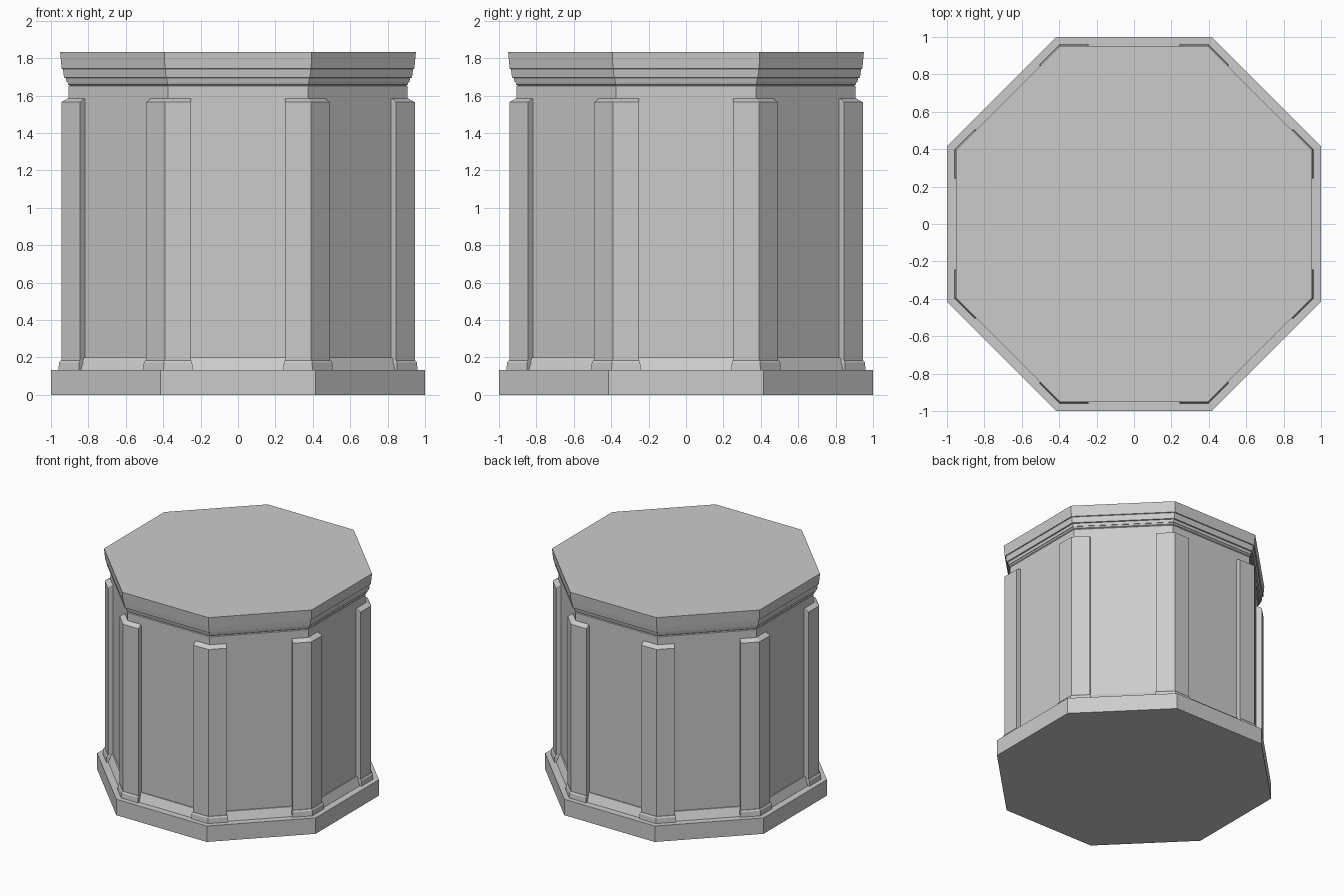
import bpy, bmesh
from math import pi, cos, sin, tan

if "Cube" in bpy.data.objects:
    bpy.data.objects.remove(bpy.data.objects["Cube"])

T = tan(pi / 8)


def loft(name, rings, cap_bottom=False, cap_top=False):
    """Skin a stack of equally sized point rings, flat shaded."""
    bm = bmesh.new()
    rows = [[bm.verts.new(p) for p in r] for r in rings]
    n = len(rows[0])
    for lo, hi in zip(rows, rows[1:]):
        for i in range(n):
            j = (i + 1) % n
            bm.faces.new((lo[i], lo[j], hi[j], hi[i]))
    if cap_bottom:
        bm.faces.new(rows[0][::-1])
    if cap_top:
        bm.faces.new(rows[-1])
    bmesh.ops.recalc_face_normals(bm, faces=bm.faces)
    # open shells: make sure the walls face away from the axis
    me = bpy.data.meshes.new(name)
    bm.to_mesh(me)
    bm.free()
    ob = bpy.data.objects.new(name, me)
    bpy.context.collection.objects.link(ob)
    return ob


def octagon(a, z):
    """Octagon with flat distance a from the axis."""
    r = a / cos(pi / 8)
    return [(r * cos(pi / 8 + k * pi / 4), r * sin(pi / 8 + k * pi / 4), z) for k in range(8)]


def chevron(k, a, t, z, back=0.895):
    """Section wrapping corner k: outer distance a, arms reaching in to offset t."""
    def on_face(ang, d, s):
        return (d * cos(ang) - s * sin(ang), d * sin(ang) + s * cos(ang), z)
    f1, f2 = k * pi / 4, (k + 1) * pi / 4
    return [on_face(f1, a, t), on_face(f1, a, a * T), on_face(f2, a, -t),
            on_face(f2, back, -t), on_face(f1, back, back * T), on_face(f1, back, t)]


# Main octagonal masses
loft("base_slab", [octagon(a, z) for a, z in
                   [(1.0, 0), (1.0, 0.132), (0.945, 0.132)]], cap_bottom=True)
loft("drum", [octagon(a, z) for a, z in
              [(0.945, 0.132), (0.915, 0.2), (0.906, 0.2), (0.906, 1.65)]])
loft("cornice", [octagon(a, z) for a, z in
                 [(0.906, 1.65), (0.901, 1.655), (0.908, 1.66), (0.912, 1.672),
                  (0.916, 1.672), (0.921, 1.694), (0.930, 1.696), (0.936, 1.742),
                  (0.943, 1.744), (0.951, 1.832)]], cap_top=True)

# Corner pilasters with their feet
for k in range(8):
    loft(f"pilaster_{k + 1}", [chevron(k, *s) for s in
                               [(0.945, 0.25, 0.18), (0.945, 0.25, 1.565),
                                (0.910, 0.252, 1.585)]], cap_top=True)
    loft(f"pilaster_foot_{k + 1}", [chevron(k, *s) for s in
                                    [(0.960, 0.243, 0.132), (0.957, 0.245, 0.173),
                                     (0.949, 0.248, 0.184)]], cap_top=True)
